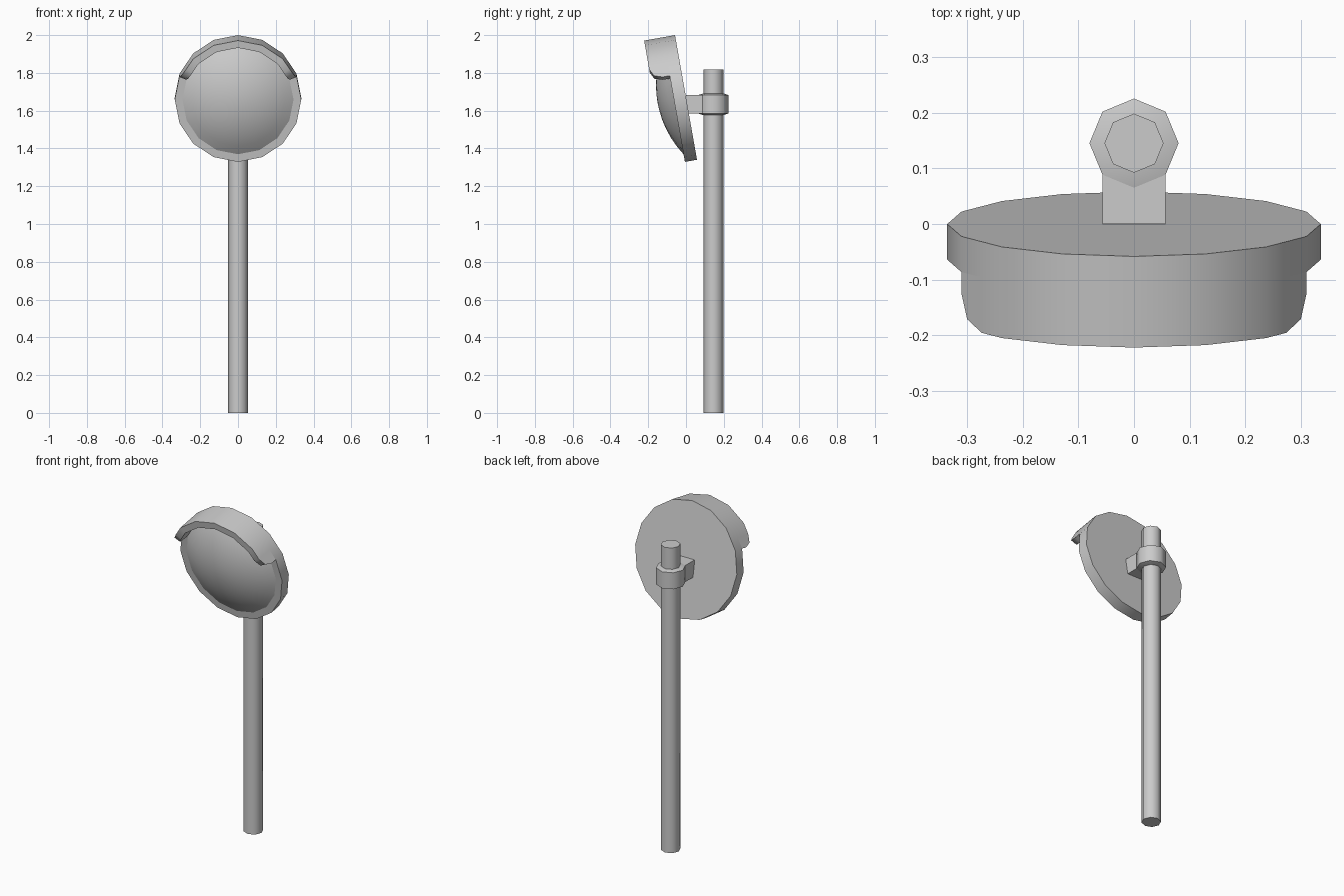
import bpy, bmesh
from math import sin, cos, pi, radians, sqrt
from mathutils import Matrix

if "Cube" in bpy.data.objects:
    bpy.data.objects.remove(bpy.data.objects["Cube"])

TILT = Matrix.Translation((0, 0, 1.67)) @ Matrix.Rotation(radians(100), 4, 'X')
POLE_Y = 0.145
R_OUT, R_IN, RIM, HOOD = 0.335, 0.296, 0.065, 0.166


def finish(name, bm, matrix, angle=50):
    bmesh.ops.recalc_face_normals(bm, faces=bm.faces)
    mesh = bpy.data.meshes.new(name)
    bm.to_mesh(mesh)
    bm.free()
    ob = bpy.data.objects.new(name, mesh)
    bpy.context.collection.objects.link(ob)
    ob.matrix_world = matrix
    bpy.ops.object.select_all(action='DESELECT')
    ob.select_set(True)
    bpy.context.view_layer.objects.active = ob
    bpy.ops.object.shade_smooth_by_angle(angle=radians(angle))
    return ob


def lathe(name, profile, sides, matrix, angle=50):
    """Turn (radius, height) points around local z; radius 0 gives a pole."""
    bm = bmesh.new()
    rings = []
    for r, h in profile:
        if r == 0:
            rings.append([bm.verts.new((0, 0, h))] * sides)
        else:
            rings.append([bm.verts.new((r * sin(2 * pi * i / sides), r * cos(2 * pi * i / sides), h))
                          for i in range(sides)])
    for a, b in zip(rings, rings[1:]):
        for i in range(sides):
            j = (i + 1) % sides
            bm.faces.new(list(dict.fromkeys((a[i], a[j], b[j], b[i]))))
    # flat caps on ends that do not close in a point
    for ring, (r, h) in ((rings[0], profile[0]), (rings[-1], profile[-1])):
        if r:
            bm.faces.new(ring)
    return finish(name, bm, matrix, angle)


# upright pole and the collar clamped round it
pole_at = Matrix.Translation((0, POLE_Y, 0))
lathe("pole", [(0.053, 0), (0.053, 1.818)], 8, pole_at)
lathe("pole_clamp", [(0.05, 1.575), (0.08, 1.585), (0.08, 1.683), (0.05, 1.692)], 8, pole_at)

# arm from the clamp to the back of the mirror
bm = bmesh.new()
bmesh.ops.create_cube(bm, size=1, matrix=Matrix.Translation((0, 0.045, 1.634))
                      @ Matrix.Diagonal((0.113, 0.09, 0.098, 1)))
finish("bracket_arm", bm, Matrix.Identity(4))

# shallow backing dish
lathe("mirror_housing", [(R_OUT, 0), (R_OUT, RIM)], 16, TILT)

# convex mirror: a cap of a large sphere
rise, base = 0.088, 0.294
big_r = (base ** 2 + rise ** 2) / (2 * rise)
cap = [(base * t, RIM + rise - big_r + sqrt(big_r ** 2 - (base * t) ** 2))
       for t in (1, 0.84, 0.67, 0.5, 0.33, 0.16)]
dome = lathe("convex_mirror", cap + [(0, RIM + rise)], 16, TILT)

# visor over the top of the mirror, with rounded-off front corners
half = [(1, 0.104), (0.86, 0.148), (0.5, HOOD), (0, HOOD)]   # (way along last side, depth)


def on_rim(step):
    """Point on the unit 16-gon, step counted in sides from the top."""
    k = int(step)
    a, b = k * pi / 8, (k + 1) * pi / 8
    f = step - k
    return sin(a) * (1 - f) + sin(b) * f, cos(a) * (1 - f) + cos(b) * f


right = [(*on_rim(2 + f), d) for f, d in half] + [(*on_rim(1), HOOD)]
stations = right + [(0, 1, HOOD)] + [(-x, y, d) for x, y, d in reversed(right)]
bm = bmesh.new()
loops = []
for x, y, d in stations:
    loops.append([bm.verts.new((x * r, y * r, h)) for r, h in
                  ((R_OUT, RIM), (R_OUT, d), (R_IN, d), (R_IN, RIM))])
for a, b in zip(loops, loops[1:]):
    for i in range(4):
        j = (i + 1) % 4
        bm.faces.new((a[i], a[j], b[j], b[i]))
bm.faces.new(loops[0])
bm.faces.new(loops[-1])
finish("visor", bm, TILT)
